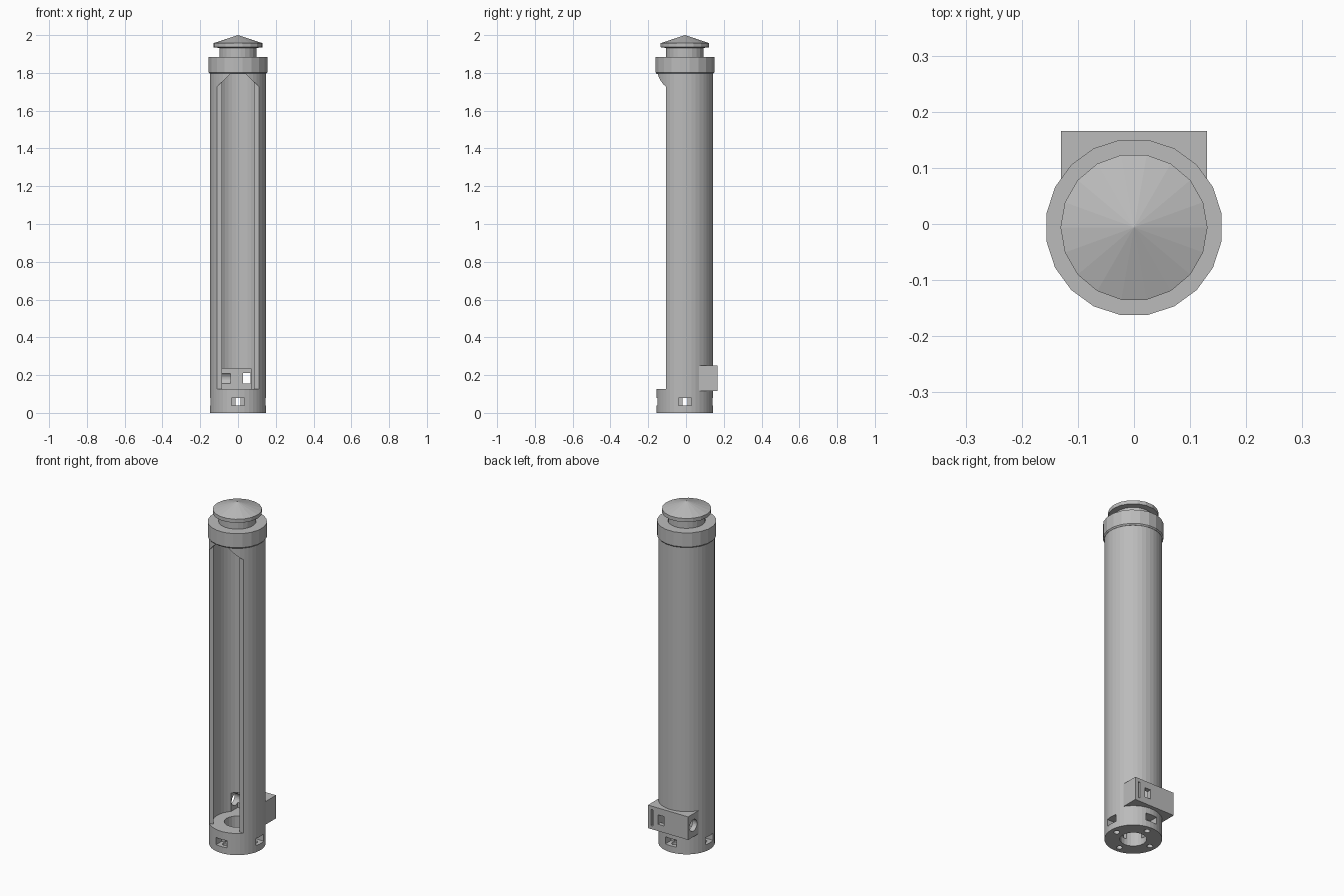
import bpy, bmesh, math
from mathutils import Matrix, Vector

if "Cube" in bpy.data.objects:
    bpy.data.objects.remove(bpy.data.objects["Cube"], do_unlink=True)

grey = bpy.data.materials.new("light grey plastic")
grey.use_nodes = True
colour = (0.5, 0.5, 0.5, 1)
grey.diffuse_color = colour
grey.node_tree.nodes["Principled BSDF"].inputs["Base Color"].default_value = colour

AXIS_Y = -0.006          # axis of the round parts
R_OUT, R_IN = 0.15, 0.132
FLOOR, TOP = 0.127, 1.8


def make(name, bm):
    bmesh.ops.recalc_face_normals(bm, faces=bm.faces)
    mesh = bpy.data.meshes.new(name)
    bm.to_mesh(mesh)
    bm.free()
    mesh.materials.append(grey)
    ob = bpy.data.objects.new(name, mesh)
    bpy.context.scene.collection.objects.link(ob)
    return ob


def lathe(name, profile, sides):
    """Closed solid from (radius, z) points; radius 0 gives an apex."""
    bm = bmesh.new()
    rings = []
    for r, z in profile:
        count = sides if r else 1
        rings.append([bm.verts.new((r * math.sin((i + .5) * math.tau / sides),
                                    AXIS_Y - r * math.cos((i + .5) * math.tau / sides), z))
                      for i in range(count)])
    for a, b in zip(rings, rings[1:]):
        for i in range(sides):
            j = (i + 1) % sides
            if len(b) == 1:
                bm.faces.new((a[i], a[j], b[0]))
            else:
                bm.faces.new((a[i], a[j], b[j], b[i]))
    for ring in (rings[0], rings[-1]):
        if len(ring) > 1:
            bm.faces.new(ring)
    return make(name, bm)


def box(name, lo, hi, turn=0):
    """Box between two corners, optionally turned about the tube axis."""
    lo, hi = Vector(lo), Vector(hi)
    bm = bmesh.new()
    bmesh.ops.create_cube(bm, size=1)
    for v in bm.verts:
        v.co = Vector(a * b for a, b in zip(v.co, hi - lo)) + (lo + hi) / 2
    if turn:
        bmesh.ops.rotate(bm, verts=bm.verts, cent=(0, AXIS_Y, 0),
                         matrix=Matrix.Rotation(turn, 3, 'Z'))
    return make(name, bm)


def rod(name, centre, radius, length, axis='Z', sides=24):
    bm = bmesh.new()
    bmesh.ops.create_cone(bm, cap_ends=True, segments=sides, radius1=radius,
                          radius2=radius, depth=length)
    if axis == 'X':
        bmesh.ops.rotate(bm, verts=bm.verts, matrix=Matrix.Rotation(math.pi / 2, 3, 'Y'))
    bmesh.ops.translate(bm, verts=bm.verts, vec=centre)
    return make(name, bm)


def boolean(ob, other, operation='DIFFERENCE'):
    mod = ob.modifiers.new(operation.lower(), 'BOOLEAN')
    mod.object, mod.operation, mod.solver = other, operation, 'EXACT'
    bpy.context.view_layer.objects.active = ob
    bpy.ops.object.modifier_apply(modifier=mod.name)
    bpy.data.objects.remove(other, do_unlink=True)


# Tube joined with the cable block behind it
body = lathe("tube_body", [(R_OUT, 0), (R_OUT, TOP)], 40)
block = box("cable_block", (-0.13, 0.02, 0.115), (0.13, 0.166, 0.25))
boolean(body, block, 'UNION')

# Hollow bore above the base floor
boolean(body, lathe("bore", [(R_IN, FLOOR), (R_IN, TOP - 0.004)], 40))

# Front window with a gabled top
bm = bmesh.new()
half = [(0.2, FLOOR), (0.2, 1.64), (0.04, TOP - 0.005)]
outline = half + [(-x, z) for x, z in reversed(half)]
face = bm.faces.new([bm.verts.new((x, -0.107, z)) for x, z in outline])
new = bmesh.ops.extrude_face_region(bm, geom=[face])["geom"]
bmesh.ops.translate(bm, vec=(0, -0.2, 0),
                    verts=[v for v in new if isinstance(v, bmesh.types.BMVert)])
boolean(body, make("window", bm))

# Central drain through the base
boolean(body, rod("drain", (0, AXIS_Y, 0.08), 0.07, 0.3))

# Four nut pockets, their narrow passages and screw holes
for k in range(4):
    turn = k * math.pi / 2
    boolean(body, box("pocket", (-0.035, -0.2, 0.038), (0.035, AXIS_Y - 0.095, 0.08), turn))
    boolean(body, box("passage", (-0.013, -0.15, 0.038), (0.013, -0.04, 0.08), turn))
    spot = (0.112 * math.sin(turn), AXIS_Y - 0.112 * math.cos(turn), 0.02)
    boolean(body, rod("screw_hole", spot, 0.016, 0.06, sides=12))

# Cable block: cavity open to the bore, side hole, rear slots
boolean(body, box("cavity", (-0.1, 0.03, FLOOR), (0.07, 0.14, 0.235)))
boolean(body, rod("side_hole", (-0.1, 0.118, 0.182), 0.034, 0.12, 'X'))
boolean(body, box("rear_slot", (0.098, 0.145, 0.135), (0.11, 0.2, 0.23)))
boolean(body, box("rear_pocket", (0.027, 0.12, 0.155), (0.066, 0.2, 0.21)))

# Cap: collar with a small lower step, neck, rim and cone
lathe("cap_collar", [(0.152, TOP - 0.004), (0.158, TOP + 0.003), (0.158, 1.885)], 20)
lathe("cap_neck", [(0.1, 1.88), (0.1, 1.94)], 24)
lathe("cap_lid", [(0.1, 1.932), (0.131, 1.936), (0.131, 1.957), (0, 2)], 18)
